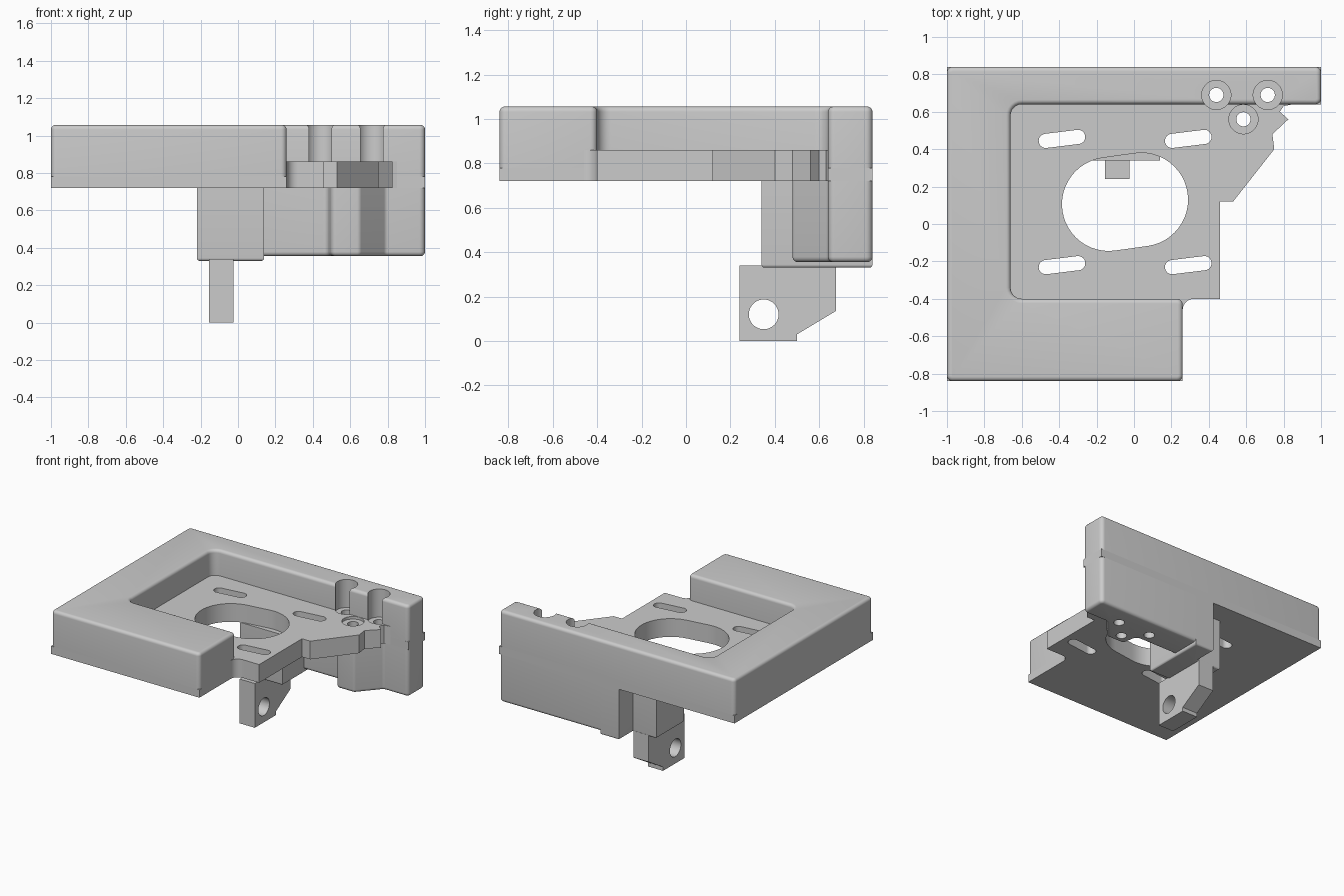
import bpy
import bmesh
from math import sin, cos, pi, radians
from mathutils import Vector

cube = bpy.data.objects.get("Cube")
if cube:
    bpy.data.objects.remove(cube, do_unlink=True)

grey = bpy.data.materials.new("plain grey")
grey.use_nodes = True
tone = (0.6, 0.6, 0.6, 1)
grey.diffuse_color = tone
grey.node_tree.nodes["Principled BSDF"].inputs["Base Color"].default_value = tone


def outline(points, steps=6):
    """Polygon whose corners may carry a rounding radius as third value."""
    result = []
    for i, p in enumerate(points):
        here = Vector(p[:2])
        if len(p) < 3:
            result.append(here)
            continue
        a = (Vector(points[i - 1][:2]) - here).normalized()
        b = (Vector(points[(i + 1) % len(points)][:2]) - here).normalized()
        half = a.angle(b) / 2
        mid = here + (a + b).normalized() * p[2] / sin(half)
        reach = p[2] * cos(half) / sin(half)
        start, end = here + a * reach - mid, here + b * reach - mid
        turn = start.angle_signed(end)
        for k in range(steps + 1):
            t = -turn * k / steps
            result.append(mid + Vector((start.x * cos(t) - start.y * sin(t),
                                        start.x * sin(t) + start.y * cos(t))))
    return result


def stadium(x, y, radius, half=0.0, angle=0.0, steps=24):
    """Round-ended slot, or a circle when half is zero."""
    result = []
    for side in (1, -1):
        for k in range(steps + (1 if half else 0)):
            t = angle + pi * k / steps + (-pi / 2 if side > 0 else pi / 2)
            result.append(Vector((x + side * half * cos(angle) + radius * cos(t),
                                  y + side * half * sin(angle) + radius * sin(t))))
    return result


def inset(shape, distance):
    """Counter-clockwise polygon moved inwards by a distance."""
    result = []
    for i, p in enumerate(shape):
        a = (p - shape[i - 1]).normalized()
        b = (shape[(i + 1) % len(shape)] - p).normalized()
        na, nb = Vector((-a.y, a.x)), Vector((-b.y, b.x))
        result.append(p + (na + nb) * distance / (1 + na.dot(nb)))
    return result


def prism(name, shape, low, high, top=0.0, bottom=0.0, sideways=False):
    """Extruded outline with optional rounded top or bottom rim."""
    quarter = [pi / 2 * k / 5 for k in range(6)]
    levels = [(0, low), (0, high)]
    if bottom:
        levels[:1] = [(bottom * (1 - sin(t)), low + bottom * (1 - cos(t))) for t in quarter]
    if top:
        levels[-1:] = [(top * (1 - cos(t)), high - top * (1 - sin(t))) for t in quarter]
    bm = bmesh.new()
    rings = [[bm.verts.new((p.x, p.y, z)) for p in inset(shape, d)] for d, z in levels]
    for lower, upper in zip(rings, rings[1:]):
        for i in range(len(shape)):
            bm.faces.new((lower[i - 1], lower[i], upper[i], upper[i - 1]))
    bm.faces.new(rings[0][::-1])
    bm.faces.new(rings[-1])
    if sideways:
        for v in bm.verts:
            v.co = v.co.zxy
    mesh = bpy.data.meshes.new(name)
    bm.to_mesh(mesh)
    bm.free()
    mesh.materials.append(grey)
    obj = bpy.data.objects.new(name, mesh)
    bpy.context.collection.objects.link(obj)
    return obj


def finish(obj, cutters=()):
    bpy.ops.object.select_all(action='DESELECT')
    obj.select_set(True)
    bpy.context.view_layer.objects.active = obj
    for cutter in cutters:
        mod = obj.modifiers.new("cut", 'BOOLEAN')
        mod.operation = 'DIFFERENCE'
        mod.solver = 'EXACT'
        mod.object = cutter
        bpy.ops.object.modifier_apply(modifier=mod.name)
    bpy.ops.object.shade_smooth_by_angle(angle=radians(30))


# Cutters for the screws, slots and central opening
screws = ((0.44, 0.69), (0.715, 0.69), (0.585, 0.56))
holes = [prism("screw_hole_cutter", stadium(x, y, 0.038), 0.2, 1.3) for x, y in screws]
bores = [prism("screw_head_cutter", stadium(x, y, 0.078), 0.84, 1.3) for x, y in screws]
slots = [prism("slot_cutter", stadium(x, y, 0.038, 0.087, radians(7)), 0.6, 1)
         for x in (-0.385, 0.29) for y in (-0.22, 0.455)]
opening = prism("opening_cutter", stadium(-0.048, 0.118, 0.25, 0.088, radians(8)), 0.6, 1)
tab_hole = prism("tab_hole_cutter", stadium(0.35, 0.12, 0.067), -0.4, 0.2, sideways=True)

# C-shaped frame: rounded upper part on a square-edged rim
corners = [(-1, -0.84), (0.26, -0.84), (0.26, -0.40), (-0.66, -0.40),
           (-0.66, 0.64), (1, 0.64), (1, 0.84), (-1, 0.84)]
rounded = [(x, y, 0.06 if x == -0.66 else 0.03) for x, y in corners]
finish(prism("frame", outline(rounded), 0.78, 1.056, top=0.024), bores)
finish(prism("frame_rim", outline(corners), 0.72, 0.78), holes)

# Through holes below the two screw heads that sit in the frame
finish(bpy.data.objects["frame"], holes[:2])

# Thin mounting plate inside the frame
plate = outline([(-0.66, -0.40), (0.2, -0.40), (0.2, -0.5), (0.26, -0.5),
                 (0.26, -0.40, 0.06), (0.46, -0.40), (0.46, 0.12), (0.53, 0.12),
                 (0.75, 0.40), (0.74, 0.48), (0.825, 0.56), (0.78, 0.60),
                 (0.80, 0.63), (0.85, 0.64), (-0.66, 0.64)])
finish(prism("mounting_plate", plate, 0.72, 0.86), holes + bores + slots + [opening])

# Hanging block with the screw boss
block = outline([(0.1, 0.6), (0.48, 0.6, 0.03), (0.5, 0.48, 0.03), (0.65, 0.48, 0.03),
                 (0.79, 0.64, 0.03), (1, 0.64, 0.03), (1, 0.84, 0.03), (0.1, 0.84)])
finish(prism("screw_block", block, 0.355, 0.72, bottom=0.024), holes)

# Column that carries the tab
column = outline([(-0.22, 0.34), (0.14, 0.34), (0.14, 0.84), (-0.02, 0.84),
                  (-0.02, 0.675), (-0.22, 0.675)])
finish(prism("tab_column", column, 0.33, 0.72, bottom=0.015))

# Tab with pivot hole
tab = outline([(0.24, 0), (0.50, 0), (0.50, 0.03), (0.675, 0.135),
               (0.675, 0.34), (0.24, 0.34)])
finish(prism("pivot_tab", tab, -0.155, -0.025, sideways=True), [tab_hole])

for helper in holes + bores + slots + [opening, tab_hole]:
    bpy.data.objects.remove(helper, do_unlink=True)
